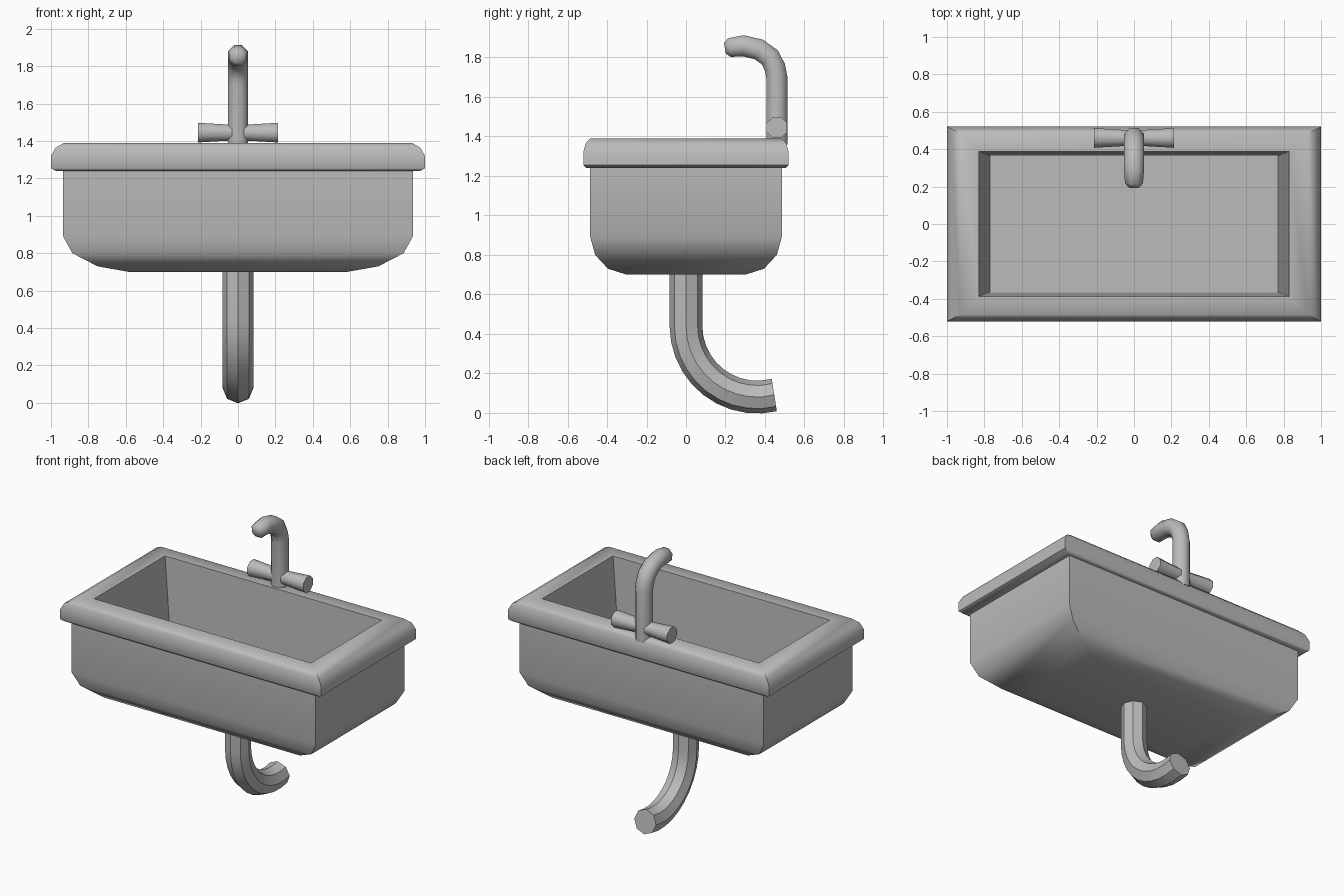
import bpy, bmesh
from math import pi, sin, cos, radians
from mathutils import Vector

cube = bpy.data.objects.get("Cube")
if cube:
    bpy.data.objects.remove(cube, do_unlink=True)

GREY = (0.5, 0.5, 0.5, 1)
mat = bpy.data.materials.new("grey_enamel")
mat.use_nodes = True
mat.diffuse_color = GREY
mat.node_tree.nodes["Principled BSDF"].inputs["Base Color"].default_value = GREY


def loft(name, rings, angle):
    """Skin closed rings of points, cap both ends and smooth by angle."""
    bm = bmesh.new()
    loops = [[bm.verts.new(p) for p in ring] for ring in rings]
    n = len(loops[0])
    for a, b in zip(loops, loops[1:]):
        for i in range(n):
            j = (i + 1) % n
            bm.faces.new((a[i], a[j], b[j], b[i]))
    bm.faces.new(loops[0])
    bm.faces.new(loops[-1])
    bmesh.ops.recalc_face_normals(bm, faces=bm.faces)
    mesh = bpy.data.meshes.new(name)
    bm.to_mesh(mesh)
    bm.free()
    mesh.materials.append(mat)
    obj = bpy.data.objects.new(name, mesh)
    bpy.context.collection.objects.link(obj)
    bpy.ops.object.select_all(action='DESELECT')
    obj.select_set(True)
    bpy.context.view_layer.objects.active = obj
    bpy.ops.object.shade_smooth_by_angle(angle=radians(angle))
    return obj


def rect(hx, hy, z):
    return [(sx * hx, sy * hy, z) for sx, sy in ((-1, -1), (1, -1), (1, 1), (-1, 1))]


def tube(name, path, radii, side, turn, angle, sides=8):
    """Sweep a polygon along a planar path; side is the plane's normal."""
    pts = [Vector(p) for p in path]
    side = Vector(side)
    rings = []
    for i, p in enumerate(pts):
        along = (pts[min(i + 1, len(pts) - 1)] - pts[max(i - 1, 0)]).normalized()
        up = along.cross(side)
        rings.append([p + radii[i] * (side * cos(t) + up * sin(t))
                      for t in (turn + 2 * pi * k / sides for k in range(sides))])
    return loft(name, rings, angle)


# Basin: outer bottom, up the wall, around the lip and down inside
basin_profile = [
    (0.58, 0.30, 0.70), (0.75, 0.395, 0.73), (0.885, 0.46, 0.80),
    (0.935, 0.485, 0.89), (0.935, 0.485, 1.24),
    (0.975, 0.505, 1.24), (1.0, 0.52, 1.255), (1.0, 0.52, 1.32),
    (0.975, 0.508, 1.365), (0.93, 0.485, 1.39),
    (0.83, 0.388, 1.39), (0.77, 0.365, 0.79),
]
loft("basin", [rect(*p) for p in basin_profile], 50)

# Drain pipe: straight drop, then a bend towards the back
R, BEND_Z = 0.36, 0.44
drain_path = [(0, 0, 0.74)]
for k in range(11):
    a = radians(104) * k / 10
    drain_path.append((0, R - R * cos(a), BEND_Z - R * sin(a)))
tube("drain_pipe", drain_path, [0.083] * len(drain_path), (1, 0, 0), 0, 30)

# Tap spout: upright neck hooking forward, with a softened tip
spout_path = [(0, 0.46, 1.36), (0, 0.46, 1.70), (0, 0.45, 1.75), (0, 0.425, 1.80),
              (0, 0.37, 1.84), (0, 0.29, 1.859), (0, 0.22, 1.85), (0, 0.197, 1.846)]
spout_radii = [0.058] * 6 + [0.052, 0.03]
tube("tap_spout", spout_path, spout_radii, (1, 0, 0), pi / 8, 60)

# Tap handles: one cross bar flaring towards its ends
bar_path = [(x, 0.46, 1.445) for x in (-0.215, -0.06, 0.06, 0.215)]
tube("tap_handles", bar_path, [0.057, 0.047, 0.047, 0.057], (0, 1, 0), pi / 8, 60)
